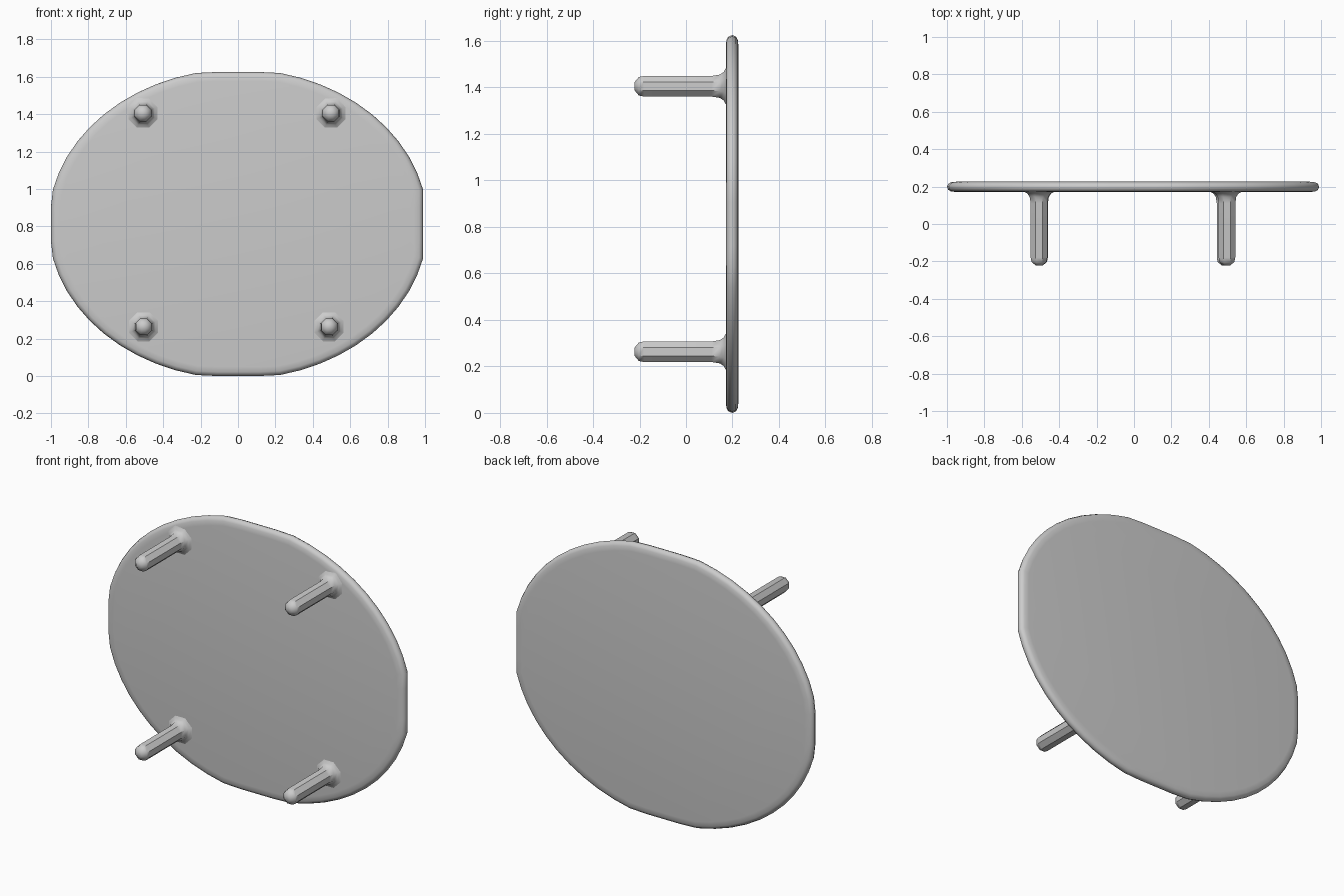
import bpy, bmesh, math

if "Cube" in bpy.data.objects:
    bpy.data.objects.remove(bpy.data.objects["Cube"])

grey = bpy.data.materials.new("plain grey")
grey.diffuse_color = (0.6, 0.6, 0.6, 1)
grey.use_nodes = True
grey.node_tree.nodes["Principled BSDF"].inputs["Base Color"].default_value = grey.diffuse_color


def loft(name, rings, angle):
    """Skin a stack of equal-length point rings and cap both ends."""
    bm = bmesh.new()
    loops = [[bm.verts.new(p) for p in ring] for ring in rings]
    n = len(loops[0])
    for a, b in zip(loops, loops[1:]):
        for i in range(n):
            j = (i + 1) % n
            bm.faces.new((a[i], a[j], b[j], b[i]))
    bm.faces.new(loops[0])
    bm.faces.new(loops[-1])
    bmesh.ops.recalc_face_normals(bm, faces=bm.faces)
    mesh = bpy.data.meshes.new(name)
    bm.to_mesh(mesh)
    bm.free()
    mesh.materials.append(grey)
    ob = bpy.data.objects.new(name, mesh)
    bpy.context.collection.objects.link(ob)
    bpy.ops.object.select_all(action='DESELECT')
    ob.select_set(True)
    bpy.context.view_layer.objects.active = ob
    bpy.ops.object.shade_smooth_by_angle(angle=math.radians(angle))
    return ob


# Oval board: ellipse flattened at its four extremes, with a rounded rim
CZ, SIDES = 0.8125, 56


def oval(inset, y):
    pts = []
    for i in range(SIDES):
        t = 2 * math.pi * i / SIDES
        x = max(-1.0, min(0.99, 1.015 * math.cos(t)))
        z = max(-0.8125, min(0.8125, 0.828 * math.sin(t)))
        pts.append((x * (1 - inset), y, CZ + z * (1 - inset * 1.2)))
    return pts


rim = [(0.05, 0.171), (0.022, 0.174), (0.007, 0.182), (0, 0.199),
       (0.007, 0.215), (0.022, 0.223), (0.05, 0.226)]
loft("oval_board", [oval(*r) for r in rim], 50)

# Pegs: eight-sided, blunt tip, flared where they meet the board
peg_profile = [(-0.222, 0.018), (-0.203, 0.043), (-0.18, 0.048), (0.11, 0.048),
               (0.145, 0.054), (0.163, 0.067), (0.173, 0.088)]
pegs = {"upper_left_peg": (-0.508, 1.405), "upper_right_peg": (0.497, 1.405),
        "lower_left_peg": (-0.505, 0.263), "lower_right_peg": (0.487, 0.263)}
for name, (px, pz) in pegs.items():
    rings = []
    for y, r in peg_profile:
        rings.append([(px + r * math.cos(math.pi * (i + 0.5) / 4), y,
                       pz + r * math.sin(math.pi * (i + 0.5) / 4)) for i in range(8)])
    loft(name, rings, 40)
